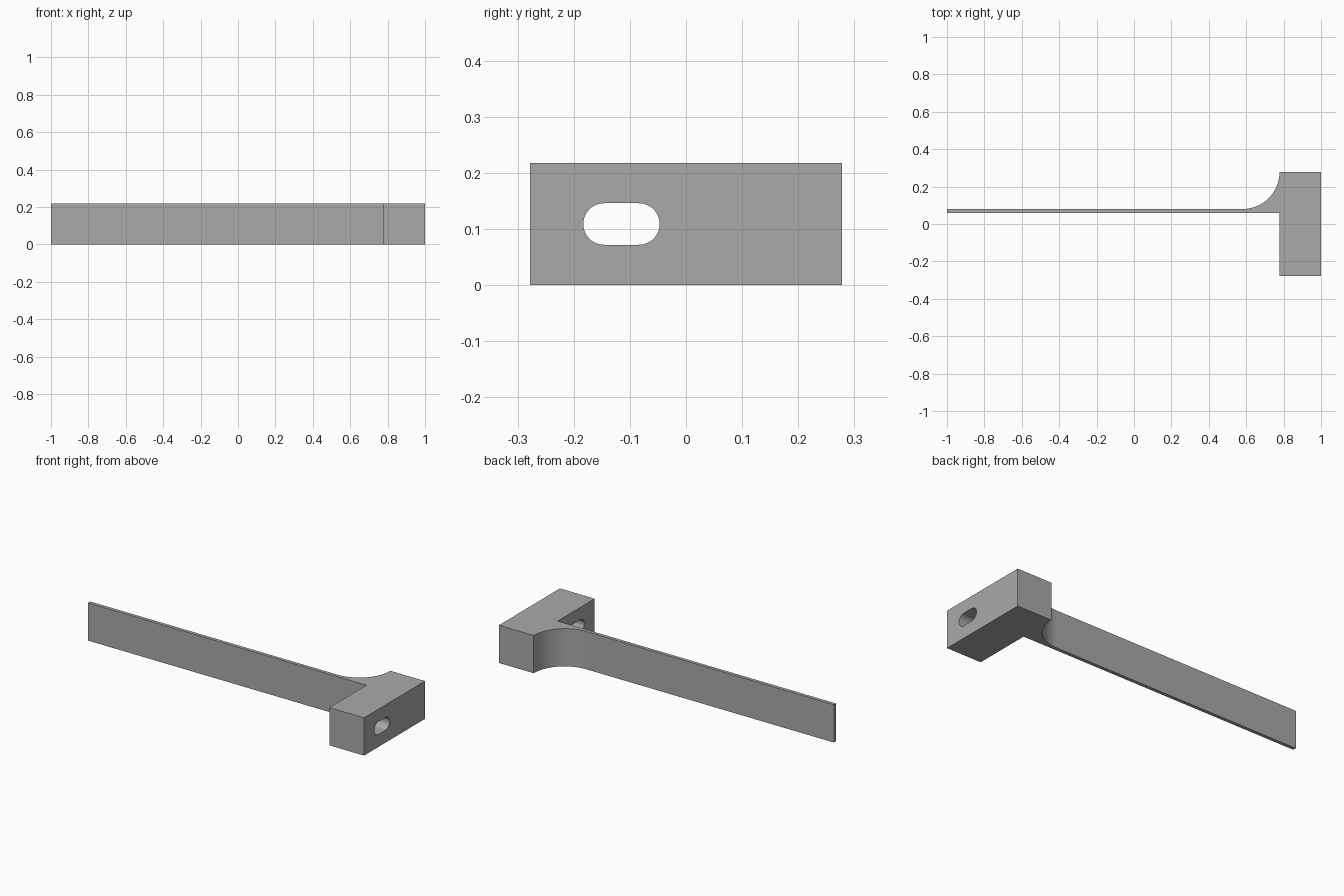
import bpy, bmesh, math

if "Cube" in bpy.data.objects:
    bpy.data.objects.remove(bpy.data.objects["Cube"], do_unlink=True)

HEIGHT = 0.218
BLOCK_X, BLOCK_Y = 0.778, 0.278      # inner face and half depth of the end block
ARM_FRONT, ARM_BACK = 0.06, 0.08
FILLET = BLOCK_Y - ARM_BACK
SLOT_Y, SLOT_HALF, SLOT_R = -0.115, 0.031, 0.037

grey = bpy.data.materials.new("plain grey")
grey.use_nodes = True
colour = (0.40, 0.40, 0.40, 1)
grey.diffuse_color = colour
grey.node_tree.nodes["Principled BSDF"].inputs["Base Color"].default_value = colour


def arc(cx, cy, r, start, end, steps):
    """Points along an arc, angles in degrees."""
    angles = [math.radians(start + (end - start) * i / steps) for i in range(steps + 1)]
    return [(cx + r * math.cos(a), cy + r * math.sin(a)) for a in angles]


def prism(name, points, direction):
    """Extrude a closed outline of 3D points along a direction."""
    bm = bmesh.new()
    face = bm.faces.new([bm.verts.new(p) for p in points])
    result = bmesh.ops.extrude_face_region(bm, geom=[face])
    verts = [v for v in result["geom"] if isinstance(v, bmesh.types.BMVert)]
    bmesh.ops.translate(bm, verts=verts, vec=direction)
    bmesh.ops.recalc_face_normals(bm, faces=bm.faces)
    mesh = bpy.data.meshes.new(name)
    bm.to_mesh(mesh)
    bm.free()
    mesh.materials.append(grey)
    obj = bpy.data.objects.new(name, mesh)
    bpy.context.collection.objects.link(obj)
    return obj


# Arm, curved gusset and end block as one outline
outline = [(-1, ARM_FRONT), (BLOCK_X, ARM_FRONT), (BLOCK_X, -BLOCK_Y),
           (1, -BLOCK_Y), (1, BLOCK_Y)]
outline += arc(BLOCK_X - FILLET, BLOCK_Y, FILLET, 0, -90, 32)
outline += [(-1, ARM_BACK)]
bracket = prism("arm_with_end_block", [(x, y, 0) for x, y in outline], (0, 0, HEIGHT))

# Rounded slot through the end block
slot = arc(SLOT_Y + SLOT_HALF, HEIGHT / 2, SLOT_R, -90, 90, 24)
slot += arc(SLOT_Y - SLOT_HALF, HEIGHT / 2, SLOT_R, 90, 270, 24)
cutter = prism("slot_cutter", [(BLOCK_X - 0.1, y, z) for y, z in slot], (0.5, 0, 0))
cutter.hide_render = True

bpy.ops.object.select_all(action="DESELECT")
bpy.context.view_layer.objects.active = bracket
bracket.select_set(True)
cut = bracket.modifiers.new("slot", "BOOLEAN")
cut.operation = "DIFFERENCE"
cut.solver = "EXACT"
cut.object = cutter
bpy.ops.object.modifier_apply(modifier=cut.name)
bpy.data.objects.remove(cutter, do_unlink=True)
bpy.ops.object.shade_smooth_by_angle(angle=math.radians(30))
